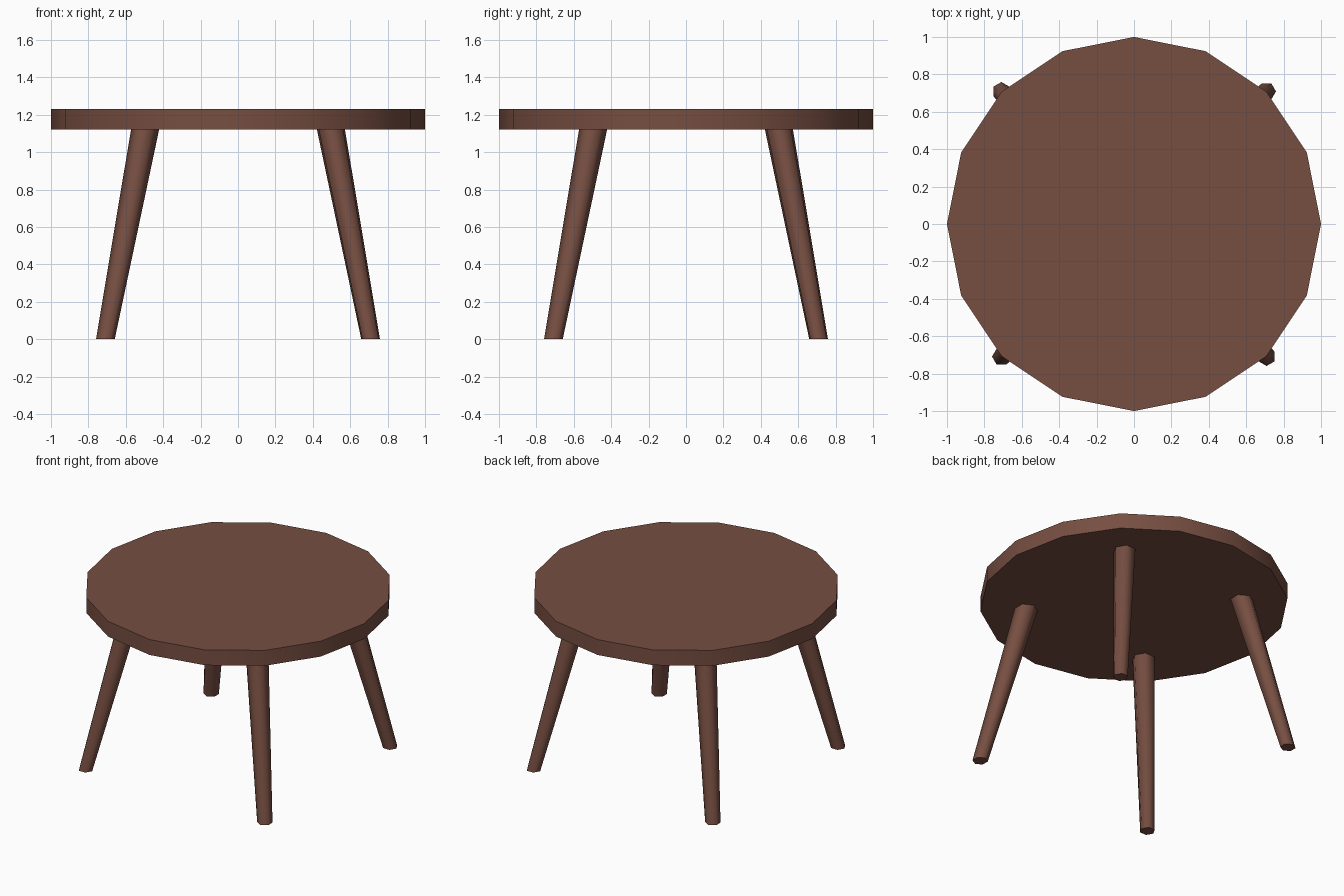
import bpy, bmesh, math

if "Cube" in bpy.data.objects:
    bpy.data.objects.remove(bpy.data.objects["Cube"])

wood = bpy.data.materials.new("brown wood")
wood.diffuse_color = (0.181, 0.076, 0.053, 1.0)
wood.use_nodes = True
wood.node_tree.nodes["Principled BSDF"].inputs["Base Color"].default_value = wood.diffuse_color


def loft(name, sides, rings, smooth_angle):
    """Closed solid through horizontal polygon rings (x, y, z, radius, turn)."""
    bm = bmesh.new()
    loops = []
    for x, y, z, r, turn in rings:
        loops.append([bm.verts.new((x + r * math.cos(turn + math.tau * i / sides),
                                    y + r * math.sin(turn + math.tau * i / sides), z))
                      for i in range(sides)])
    for low, high in zip(loops, loops[1:]):
        for i in range(sides):
            j = (i + 1) % sides
            bm.faces.new((low[i], low[j], high[j], high[i]))
    bm.faces.new(loops[0][::-1])
    bm.faces.new(loops[-1])
    mesh = bpy.data.meshes.new(name)
    bm.to_mesh(mesh)
    bm.free()
    mesh.materials.append(wood)
    obj = bpy.data.objects.new(name, mesh)
    bpy.context.collection.objects.link(obj)
    bpy.ops.object.select_all(action='DESELECT')
    obj.select_set(True)
    bpy.context.view_layer.objects.active = obj
    bpy.ops.object.shade_smooth_by_angle(angle=math.radians(smooth_angle))
    return obj


# round tabletop with sixteen sides
loft("tabletop", 16, [(0, 0, 1.12, 1.0, 0), (0, 0, 1.23, 1.0, 0)], 40)

# four splayed, tapered hexagonal legs, each a quarter turn from the last
names = ["back_right_leg", "back_left_leg", "front_left_leg", "front_right_leg"]
for k, name in enumerate(names):
    turn = k * math.pi / 2
    a = turn + math.pi / 4
    foot, top = 0.709 * math.sqrt(2), 0.497 * math.sqrt(2)
    loft(name, 6, [(foot * math.cos(a), foot * math.sin(a), 0.0, 0.05, turn),
                   (top * math.cos(a), top * math.sin(a), 1.12, 0.075, turn)], 65)
